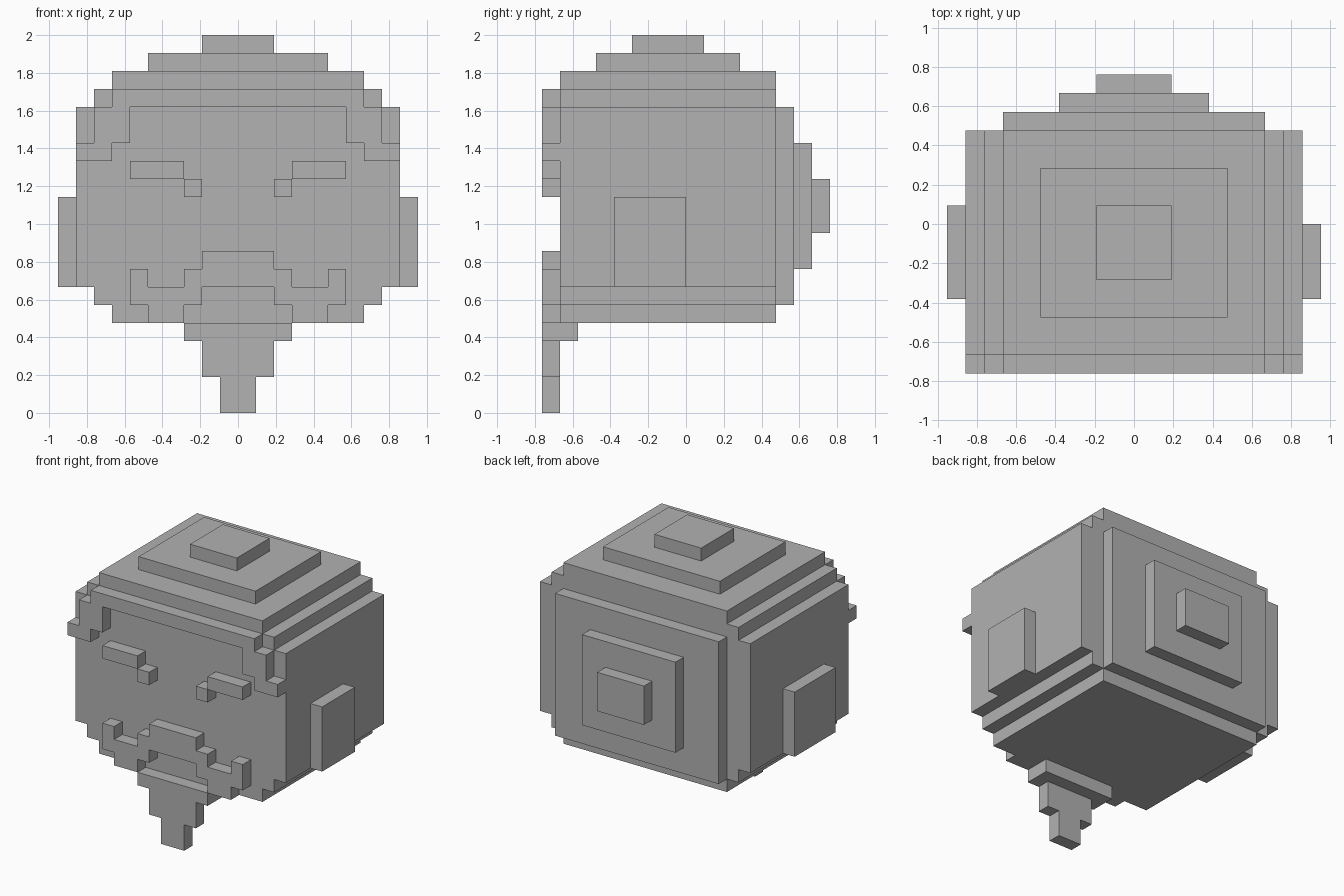
import bpy
import bmesh
from mathutils import Vector

if "Cube" in bpy.data.objects:
    bpy.data.objects.remove(bpy.data.objects["Cube"], do_unlink=True)

UNIT = 2 / 21  # one block of the stepped design

# Single plain grey
GREY = (0.445, 0.445, 0.445, 1.0)
grey = bpy.data.materials.new("plain_grey")
grey.use_nodes = True
grey.diffuse_color = GREY
grey.node_tree.nodes["Principled BSDF"].inputs["Base Color"].default_value = GREY


def slab(name, outline, y0, y1):
    """Extrude an (x, z) outline from y0 to y1, all in blocks."""
    bm = bmesh.new()
    face = bm.faces.new([bm.verts.new((x, y0, z)) for x, z in outline])
    grown = bmesh.ops.extrude_face_region(bm, geom=[face], use_keep_orig=True)
    moved = [v for v in grown["geom"] if isinstance(v, bmesh.types.BMVert)]
    bmesh.ops.translate(bm, verts=moved, vec=Vector((0, y1 - y0, 0)))
    bmesh.ops.recalc_face_normals(bm, faces=bm.faces)
    bmesh.ops.scale(bm, verts=bm.verts, vec=(UNIT, UNIT, UNIT))
    mesh = bpy.data.meshes.new(name)
    bm.to_mesh(mesh)
    bm.free()
    mesh.materials.append(grey)
    obj = bpy.data.objects.new(name, mesh)
    bpy.context.collection.objects.link(obj)
    return obj


def mirrored(name, half, y0, y1):
    """Slab whose outline is closed by mirroring the +x half."""
    return slab(name, half + [(-x, z) for x, z in reversed(half)], y0, y1)


def box(name, x0, x1, y0, y1, z0, z1):
    return slab(name, [(x0, z0), (x1, z0), (x1, z1), (x0, z1)], y0, y1)


# Head with stepped sides
mirrored("head", [(7, 5), (7, 6), (8, 6), (8, 7), (9, 7), (9, 17),
                  (8, 17), (8, 18), (7, 18), (7, 19)], -7, 5)

# Crown steps on top
box("crown_lower", -5, 5, -5, 3, 19, 20)
box("crown_upper", -2, 2, -3, 1, 20, 21)

# Steps on the back of the head
for i, (half_width, low, high) in enumerate([(7, 6, 17), (4, 8, 15), (2, 10, 13)]):
    box(f"back_step_{i + 1}", -half_width, half_width, 5 + i, 6 + i, low, high)

# Ears, the right one slightly deeper
box("left_ear", 9, 10, -4, 0, 7, 12)
box("right_ear", -10, -9, -4, 1, 7, 12)

# Fringe framing the forehead
mirrored("hair_fringe", [(7, 18), (7, 17), (8, 17), (8, 15), (9, 15),
                         (9, 14), (7, 14), (7, 15), (6, 15), (6, 17)], -8, -7)

# Eyebrows
for side, s in (("left", 1), ("right", -1)):
    box(f"{side}_eyebrow_outer", 3 * s, 6 * s, -8, -7, 13, 14)
    box(f"{side}_eyebrow_inner", 2 * s, 3 * s, -8, -7, 12, 13)

# Curled moustache
mirrored("moustache", [(2, 9), (2, 8), (3, 8), (3, 7), (5, 7), (5, 8), (6, 8),
                       (6, 6), (5, 6), (5, 5), (3, 5), (3, 6), (2, 6), (2, 7)], -8, -7)

# Tapering beard and its root under the chin
mirrored("beard", [(1, 0), (1, 2), (2, 2), (2, 4), (3, 4), (3, 5)], -8, -7)
box("beard_root", -3, 3, -7, -6, 4, 5)
